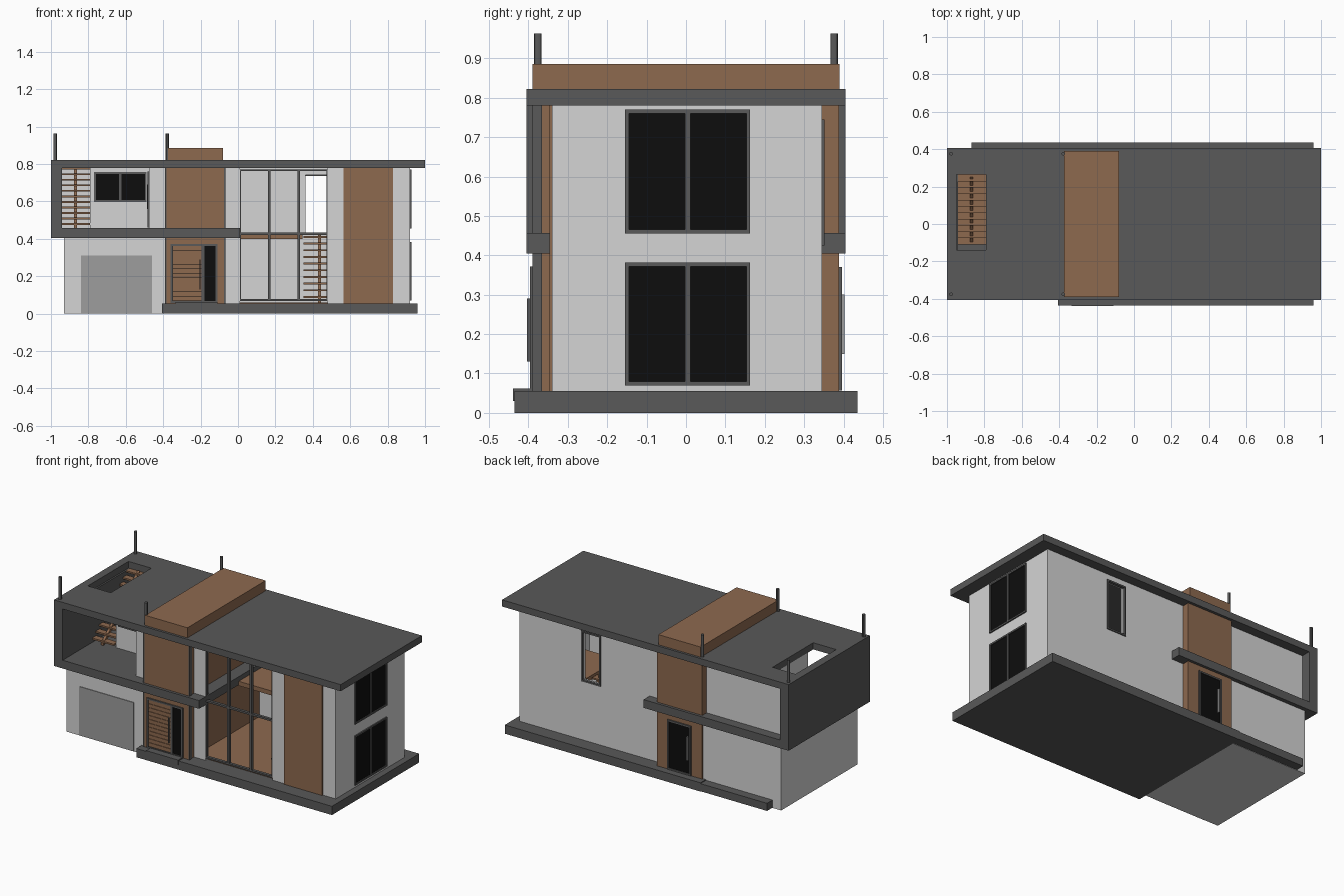
import bpy, bmesh
from mathutils import Vector

if "Cube" in bpy.data.objects:
    bpy.data.objects.remove(bpy.data.objects["Cube"])


def material(name, r, g, b):
    m = bpy.data.materials.new(name)
    m.diffuse_color = (r, g, b, 1)
    m.use_nodes = True
    m.node_tree.nodes["Principled BSDF"].inputs["Base Color"].default_value = m.diffuse_color
    return m


WHITE = material("wall_white", .66, .66, .66)
DARK = material("dark_grey", .10, .10, .10)
WOOD = material("wood_brown", .27, .142, .078)
GLASS = material("black_glass", .004, .004, .004)
GREY = material("garage_grey", .34, .34, .34)


def part(name, mat, boxes, slope=0):
    """One object from boxes (x0,x1,y0,y1,z0,z1); slope shears z along y."""
    bm = bmesh.new()
    for x0, x1, y0, y1, z0, z1 in boxes:
        for v in bmesh.ops.create_cube(bm, size=1)["verts"]:
            v.co = Vector((x1 if v.co.x > 0 else x0,
                           y1 if v.co.y > 0 else y0,
                           z1 if v.co.z > 0 else z0))
            v.co.z += slope * (v.co.y - y0)
    me = bpy.data.meshes.new(name)
    bm.to_mesh(me)
    bm.free()
    me.materials.append(mat)
    ob = bpy.data.objects.new(name, me)
    bpy.context.collection.objects.link(ob)
    return ob


def ring(a0, a1, b0, b1, c0, c1, d0, d1):
    """Four rectangles of the area a x b around the opening c x d."""
    return [(a0, c0, b0, b1), (c1, a1, b0, b1), (c0, c1, b0, d0), (c0, c1, d1, b1)]


def upright(axis, p0, p1, rects):
    """Turn (along, along, z, z) rectangles into boxes on a wall facing axis."""
    p0, p1 = min(p0, p1), max(p0, p1)
    if axis == "x":
        return [(p0, p1, a, b, c, d) for a, b, c, d in rects]
    return [(a, b, p0, p1, c, d) for a, b, c, d in rects]


def window(name, axis, pos, out, a0, a1, z0, z1, bars=(), rails=(), glass=True, w=.01):
    """Frame with mullions standing out from a wall, with a thin glass plate."""
    rects = ring(a0, a1, z0, z1, a0 + w, a1 - w, z0 + w, z1 - w)
    rects += [(m - w * .7, m + w * .7, z0 + w, z1 - w) for m in bars]
    rects += [(a0 + w, a1 - w, r - w * .6, r + w * .6) for r in rails]
    part(name + "_frame", DARK, upright(axis, pos - out * .01, pos + out * .008, rects))
    if glass:
        part(name + "_glass", GLASS,
             upright(axis, pos, pos + out * .003, [(a0 + w, a1 - w, z0 + w, z1 - w)]))


def stairs(name, x0, x1, xs, y0, y1, z0, z1, n):
    dy, dz = (y1 - y0) / n, (z1 - z0) / (n - 1)
    part(name + "_treads", WOOD,
         [(x0, x1, y0 + i * dy, y0 + (i + 1.15) * dy, z0 + i * dz - .005, z0 + i * dz + .005)
          for i in range(n)])
    part(name + "_stringer", WOOD, [(xs - .008, xs + .008, y0, y1 - .01, z0 - .03, z0 - .006)],
         slope=dz / dy)


# Base, floors and roof
part("base_slab", DARK, [(-.405, .96, -.435, .435, 0, .055), (-.87, -.405, .36, .435, 0.002, .05)])
part("door_step", DARK, [(-.335, -.11, -.439, -.38, .03, .062)])
part("interior_floor", WOOD, [(-.07, .9, -.32, .32, .05, .06)])
part("mezzanine_floor", WOOD, [(-.07, .345, -.01, .32, .4, .428), (.48, .9, -.01, .32, .4, .428)])
part("roof", DARK, [(a, b, c, d, .78, .822) for a, b, c, d in
                    ring(-1, 1, -.405, .405, -.95, -.79, -.14, .265)])
part("balcony_slab", DARK, [(-1, .012, -.405, .405, .405, .457)])
part("balcony_end_wall", DARK, [(-1, -.94, -.405, .405, .457, .78)])

# Garage
part("garage", WHITE, [(-.93, -.405, -.38, .38, 0, .405), (-.405, -.385, -.38, .38, .055, .405)])
part("garage_door", GREY, [(-.84, -.46, -.384, -.376, .002, .31)])

# Upper rooms behind the balcony
part("upper_room", WHITE, [(-.79, -.385, -.09, .345, .457, .78),
                           (-.475, -.385, -.34, -.09, .457, .78)])
part("upper_back_wall", WHITE, [(-.94, -.79, .315, .345, .457, .78)])
window("balcony_window", "y", -.09, -1, -.77, -.488, .598, .758, bars=[-.63])
window("balcony_door", "x", -.475, -1, -.3, -.14, .46, .76)
part("balcony_door_handle", DARK, [(-.487, -.481, -.29, -.282, .56, .69)])

# Wood tower through both floors and the roof
part("tower", WOOD, [(-.385, -.07, -.388, .388, .055, .78), (-.375, -.08, -.39, .39, .78, .886)])
part("tower_corner_trims", DARK, [(x, x + .008, -.39, -.366, .055, .78) for x in (-.389, -.074)])

# Front entrance: planked door with a glass strip
window("front_door", "y", -.388, -1, -.36, -.11, .057, .372, bars=[-.187])
part("front_door_planks", WOOD, [(-.348, -.194, -.395, -.389, .07 + i * .0245, .0925 + i * .0245)
                                 for i in range(12)])
part("front_door_handle", DARK, [(-.207, -.2, -.404, -.394, .13, .29)])
# Back entrance
window("back_door", "y", .388, 1, -.31, -.145, .057, .37)
part("back_door_handle", GREY, [(-.29, -.283, .39, .402, .15, .3)])

# Main house shell
part("front_wall", WHITE, [(-.07, .01, -.34, -.31, .055, .78), (.478, .92, -.34, -.31, .055, .78)])
part("front_wood_panel", WOOD, [(.565, .83, -.347, -.335, .055, .78)])
part("back_wall", WHITE, upright("y", .315, .345,
                                 ring(-.07, .92, .055, .78, .36, .48, .43, .742)))
part("right_wall", WHITE, [(.89, .92, -.31, .315, .055, .78)])
window("curtain_wall", "y", -.33, -1, .005, .482, .068, .772,
       bars=[.168, .325], rails=[.428], glass=False)
window("back_window", "y", .343, 1, .352, .488, .425, .745, glass=False)
for level, z0, z1 in (("lower", .07, .382), ("upper", .455, .77)):
    window(level + "_side_window", "x", .92, 1, -.155, .163, z0, z1, bars=[.004])

# Stairs: one inside, one up to the roof opening
stairs("indoor_stairs", .35, .475, .435, -.17, .25, .09, .41, 10)
stairs("roof_stairs", -.945, -.79, -.87, -.11, .262, .48, .775, 11)

# Roof poles
for i, (x, y) in enumerate([(x, y) for x in (-.978, -.378) for y in (-.376, .376)]):
    bpy.ops.mesh.primitive_cylinder_add(vertices=12, radius=.0095, depth=.145, location=(x, y, .89))
    pole = bpy.context.object
    pole.name = "roof_pole_%d" % (i + 1)
    pole.data.materials.append(DARK)
    bpy.ops.object.shade_smooth_by_angle()
